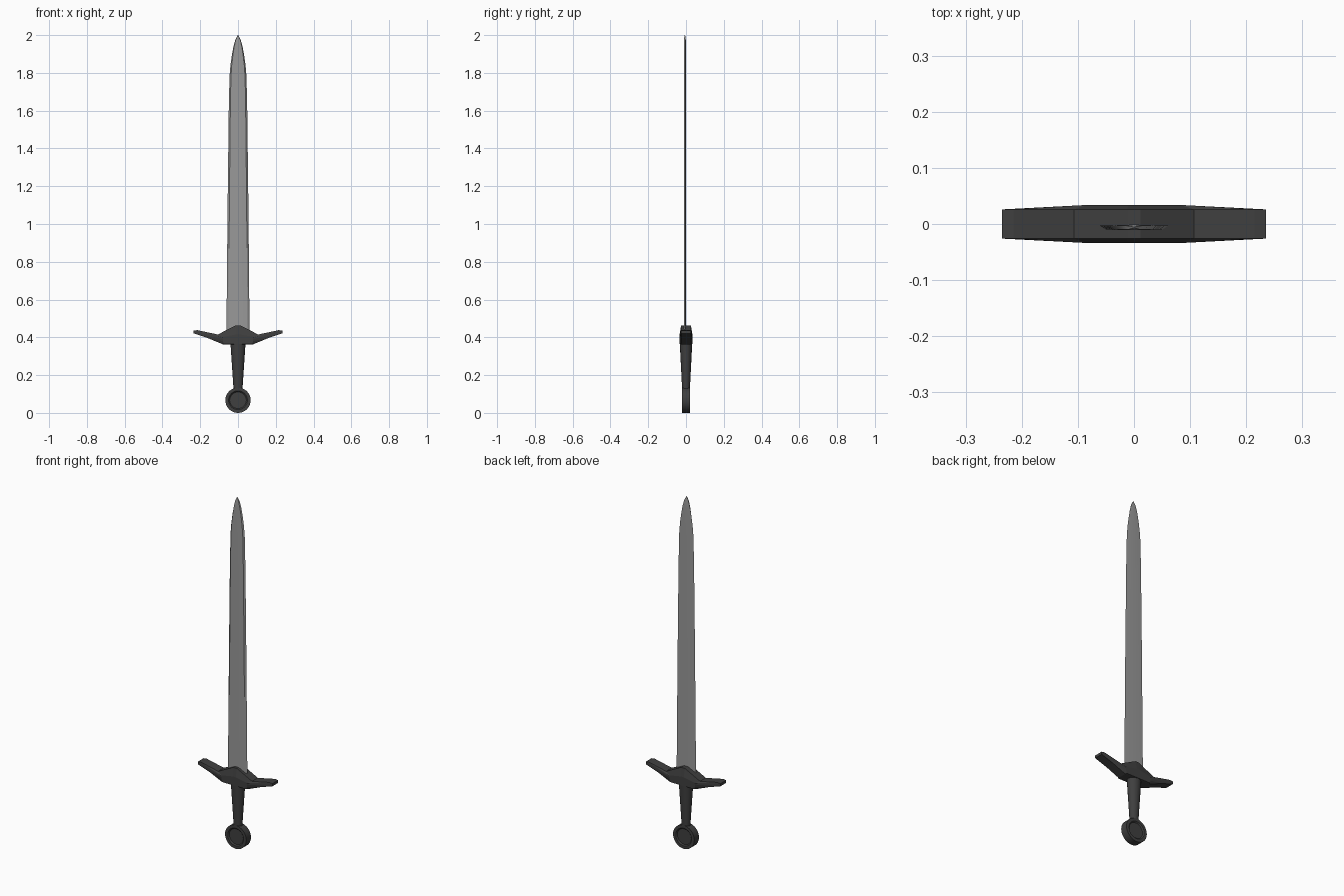
import bpy, bmesh, math

if "Cube" in bpy.data.objects:
    bpy.data.objects.remove(bpy.data.objects["Cube"])


def material(name, v):
    m = bpy.data.materials.new(name)
    m.diffuse_color = (v, v, v, 1)
    m.use_nodes = True
    m.node_tree.nodes["Principled BSDF"].inputs["Base Color"].default_value = m.diffuse_color
    return m


def loft(name, rings, mat, smooth=None):
    """Skin a list of equal-length closed rings and cap both ends."""
    bm = bmesh.new()
    loops = [[bm.verts.new(p) for p in ring] for ring in rings]
    n = len(rings[0])
    for a, b in zip(loops, loops[1:]):
        for i in range(n):
            j = (i + 1) % n
            bm.faces.new((a[i], a[j], b[j], b[i]))
    bm.faces.new(loops[0])
    bm.faces.new(loops[-1])
    bmesh.ops.recalc_face_normals(bm, faces=bm.faces)
    me = bpy.data.meshes.new(name)
    bm.to_mesh(me)
    bm.free()
    me.materials.append(mat)
    ob = bpy.data.objects.new(name, me)
    bpy.context.collection.objects.link(ob)
    if smooth:
        bpy.ops.object.select_all(action='DESELECT')
        ob.select_set(True)
        bpy.context.view_layer.objects.active = ob
        bpy.ops.object.shade_smooth_by_angle(angle=math.radians(smooth))
    return ob


def circle(rx, ry, n):
    return [(rx * math.cos(2 * math.pi * i / n), ry * math.sin(2 * math.pi * i / n))
            for i in range(n)]


steel = material("steel", 0.32)
dark = material("dark_iron", 0.05)

# Blade: thin ridged section narrowing to a rounded point
widths = [(0.38, 0.061), (0.45, 0.061), (1.1, 0.055), (1.6, 0.049), (1.78, 0.045),
          (1.84, 0.040), (1.89, 0.033), (1.94, 0.024), (1.975, 0.014), (2.0, 0.001)]
rings = []
for z, w in widths:
    t = 0.25 if w < 0.01 else 1
    yc = -0.006
    section = [(-w, 0.003), (-0.83 * w, -0.004), (0, -0.005),
               (0.83 * w, -0.004), (w, 0.003), (0, 0.005)]
    rings.append([(x, yc + y * t, z) for x, y in section])
loft("blade", rings, steel, 30)

# Crossguard: winged outline with a raised centre on both faces
right = [(0.012, 0.463), (0.107, 0.415), (0.215, 0.438), (0.235, 0.436),
         (0.235, 0.421), (0.16, 0.396), (0.08, 0.363)]
raised = [(0.010, 0.415), (0.082, 0.402), (0.082, 0.400), (0.081, 0.398),
          (0.080, 0.392), (0.080, 0.380), (0.076, 0.365)]


def mirrored(half, y):
    return [(x, y, z) for x, z in half] + [(-x, y, z) for x, z in reversed(half)]


loft("crossguard", [mirrored(raised, -0.034), mirrored(right, -0.026),
                    mirrored(right, 0.026), mirrored(raised, 0.034)], dark)

# Grip: tapered oval handle
loft("grip", [[(x, y, z) for x, y in circle(rx, ry, 16)]
              for z, rx, ry in [(0.115, 0.023, 0.020), (0.37, 0.040, 0.033)]], dark, 40)

# Pommel: upright disc with shallow recessed faces
steps = [(0.044, -0.015), (0.050, -0.021), (0.067, -0.021),
         (0.067, 0.021), (0.050, 0.021), (0.044, 0.015)]
loft("pommel", [[(x, y, 0.067 + z) for x, z in circle(r, r, 32)]
                for r, y in steps], dark, 30)
